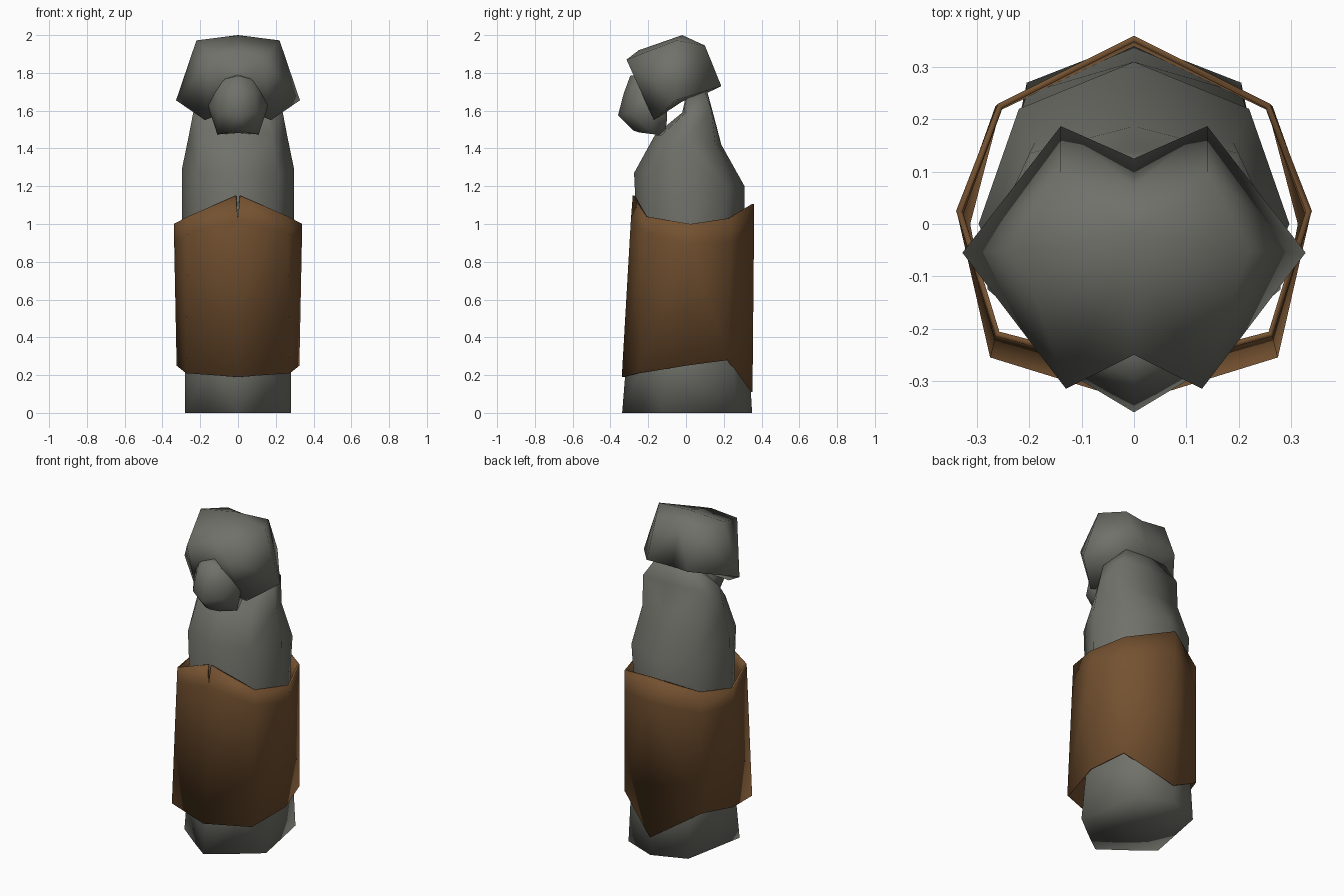
import bpy, bmesh, math
from mathutils import Vector

if "Cube" in bpy.data.objects:
    bpy.data.objects.remove(bpy.data.objects["Cube"])


def material(name, rgb):
    m = bpy.data.materials.new(name)
    m.diffuse_color = (*rgb, 1)
    m.use_nodes = True
    m.node_tree.nodes["Principled BSDF"].inputs["Base Color"].default_value = m.diffuse_color
    return m


STONE = material("stone grey", (0.165, 0.165, 0.145))
CLOTH = material("cloth brown", (0.175, 0.083, 0.030))


def bulging_quad(bm, a, b, c, d, centre):
    """Two triangles for quad a-b-c-d, split along the diagonal farther from the centre."""
    ac = ((a.co + c.co) / 2 - centre).xy.length
    bd = ((b.co + d.co) / 2 - centre).xy.length
    for tri in (((a, b, c), (a, c, d)) if ac > bd else ((a, b, d), (b, c, d))):
        bm.faces.new(tri)


def finish(bm, name, mat, angle):
    bmesh.ops.recalc_face_normals(bm, faces=bm.faces)
    mesh = bpy.data.meshes.new(name)
    bm.to_mesh(mesh)
    bm.free()
    mesh.materials.append(mat)
    ob = bpy.data.objects.new(name, mesh)
    bpy.context.collection.objects.link(ob)
    bpy.ops.object.select_all(action='DESELECT')
    ob.select_set(True)
    bpy.context.view_layer.objects.active = ob
    bpy.ops.object.shade_smooth_by_angle(angle=math.radians(angle))
    return ob


def loft(name, half_rings, peak, mat, angle=180):
    """Skin rings given as right halves (front centre -> back centre), bottom up."""
    bm = bmesh.new()
    rings = []
    for half in half_rings:
        pts = half + [(-x, y, z) for x, y, z in half[-2:0:-1]]
        rings.append([bm.verts.new(p) for p in pts])
    n = len(rings[0])
    for a, b in zip(rings, rings[1:]):
        centre = sum((v.co for v in a + b), Vector()) / (2 * n)
        for i in range(n):
            j = (i + 1) % n
            bulging_quad(bm, a[i], a[j], b[j], b[i], centre)
    # close both ends with fans
    low = bm.verts.new(sum((v.co for v in rings[0]), Vector()) / n)
    for ring, tip in ((rings[0], low), (rings[-1], bm.verts.new(peak))):
        for i in range(n):
            bm.faces.new((ring[i], ring[(i + 1) % n], tip))
    return finish(bm, name, mat, angle)


# Body: wide column with shoulders and a neck that leans back
loft("body", [
    [(0, -.338, 0), (.14, -.235, 0), (.28, -.125, 0), (.205, .27, 0), (0, .35, 0)],
    [(0, -.318, .25), (.15, -.235, .25), (.28, -.09, .25), (.205, .25, .25), (0, .335, .25)],
    [(0, -.262, 1.0), (.20, -.19, 1.0), (.295, 0, 1.0), (.22, .20, 1.0), (0, .31, 1.0)],
    [(0, -.275, 1.27), (.21, -.19, 1.27), (.297, 0, 1.29), (.22, .22, 1.2), (0, .31, 1.2)],
    [(0, -.165, 1.47), (.18, -.13, 1.47), (.262, 0, 1.46), (.19, .155, 1.42), (0, .187, 1.42)],
    [(0, -.02, 1.59), (.14, -.01, 1.59), (.235, .01, 1.60), (.20, .135, 1.60), (0, .14, 1.60)],
    [(0, 0, 1.68), (.08, .01, 1.68), (.16, .03, 1.66), (.14, .10, 1.70), (0, .11, 1.71)],
], (0, .06, 1.72), STONE)

# Hood-like head, tilted forward, with notches front and back
loft("head", [
    [(0, -.20, 1.62), (.175, -.17, 1.55), (.328, -.055, 1.655), (.14, .187, 1.73), (0, .125, 1.70)],
    [(0, -.25, 1.92), (.13, -.315, 1.87), (.22, -.05, 1.972), (.14, .10, 1.945), (0, .07, 1.95)],
], (0, -.02, 2.0), STONE)

# Rounded face below the hood
loft("face", [
    [(0, -.28, 1.495), (.05, -.25, 1.485), (.11, -.17, 1.475), (.09, -.11, 1.475), (0, -.11, 1.49)],
    [(0, -.36, 1.575), (.10, -.30, 1.59), (.16, -.20, 1.63), (.11, -.10, 1.56), (0, -.10, 1.56)],
    [(0, -.33, 1.69), (.085, -.29, 1.69), (.145, -.20, 1.70), (.10, -.10, 1.65), (0, -.10, 1.65)],
    [(0, -.295, 1.785), (.08, -.26, 1.765), (.10, -.20, 1.75), (.06, -.15, 1.75), (0, -.15, 1.75)],
], (0, -.22, 1.79), STONE)

# Wrap: open cloth tube with uneven hems and a small slit at the front
columns = [  # top, middle, bottom point of each column, front -> back
    [(.012, -.282, 1.15), (0, -.292, 1.02), (0, -.34, .19)],
    [(.265, -.215, 1.04), (.266, -.22, .95), (.275, -.255, .21)],
    [(.34, .025, 1.0), (.338, .02, .90), (.325, 0, .25)],
    [(.26, .23, 1.03), (.26, .23, .90), (.265, .225, .28)],
    [(0, .36, 1.105), (0, .36, .95), (0, .352, .11)],
]
bm = bmesh.new()
for side in (1, -1):
    grid = [[bm.verts.new((side * x, y, z)) for x, y, z in c] for c in columns]
    for a, b in zip(grid, grid[1:]):
        for r in range(2):
            bulging_quad(bm, a[r], a[r + 1], b[r + 1], b[r], Vector())
bmesh.ops.remove_doubles(bm, verts=bm.verts, dist=.001)
wrap = finish(bm, "wrap", CLOTH, 80)
# make the normals face outwards before thickening inwards
if sum(p.normal.dot((p.center.x, p.center.y, 0)) for p in wrap.data.polygons) < 0:
    wrap.data.flip_normals()
thick = wrap.modifiers.new("thickness", 'SOLIDIFY')
thick.thickness = .012
thick.offset = -1
